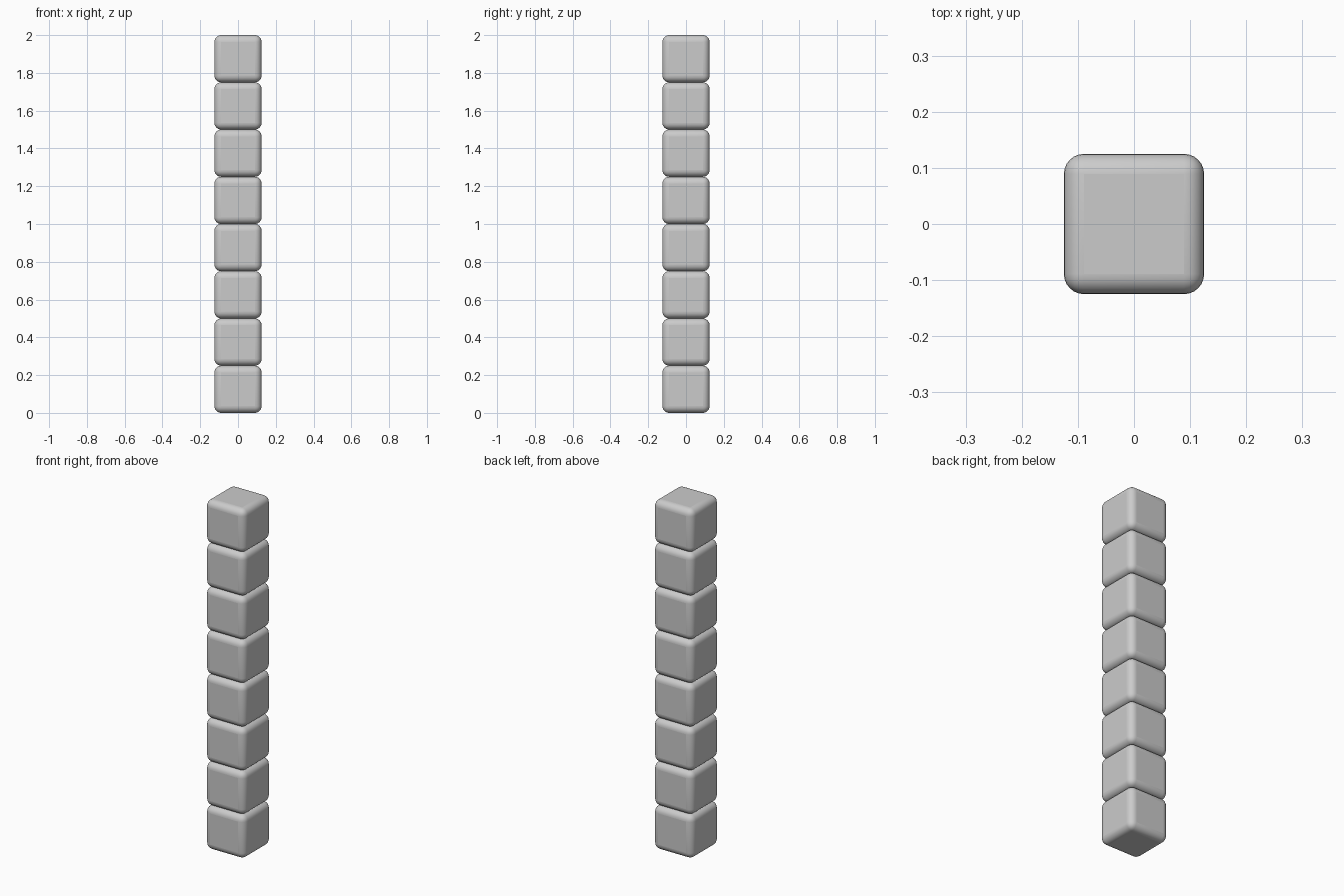
import bpy

if "Cube" in bpy.data.objects:
    bpy.data.objects.remove(bpy.data.objects["Cube"])

SIZE = 0.25    # edge length of one block
COUNT = 8      # blocks in the column


def rounded_block(name, z):
    bpy.ops.mesh.primitive_cube_add(size=SIZE, location=(0, 0, z))
    block = bpy.context.object
    block.name = name
    # soft rounded edges
    bevel = block.modifiers.new("rounding", 'BEVEL')
    bevel.width = 0.036
    bevel.segments = 6
    bpy.ops.object.shade_smooth_by_angle()
    for p in block.data.polygons:
        p.use_smooth = True
    bpy.ops.object.modifier_apply(modifier="rounding")
    bpy.ops.object.shade_smooth_by_angle()
    return block


# column of stacked blocks
for i in range(COUNT):
    rounded_block(f"block_{i + 1}", SIZE * (i + 0.5))
